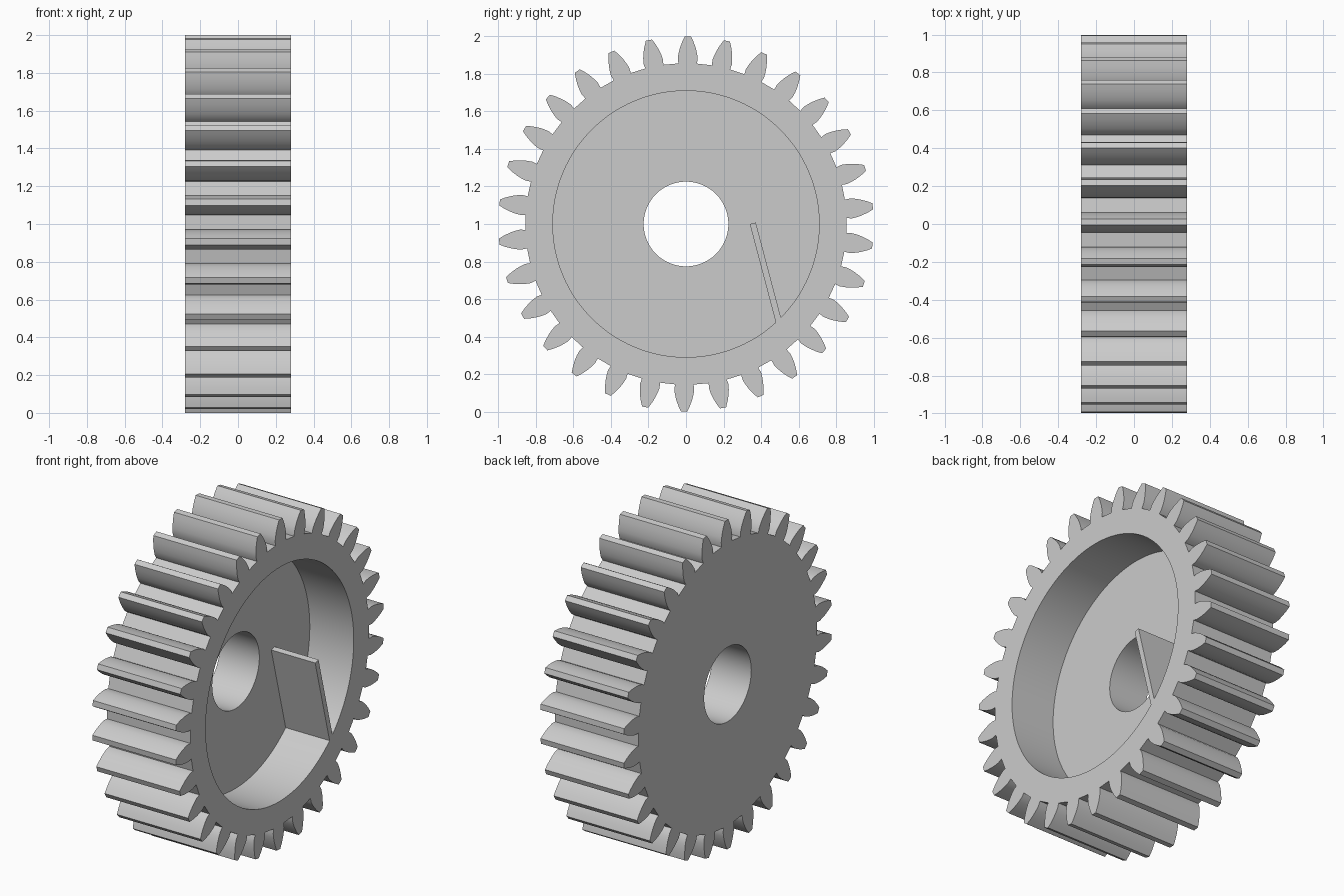
import bpy
import bmesh
from math import sin, cos, radians, tau

cube = bpy.data.objects.get("Cube")
if cube:
    bpy.data.objects.remove(cube, do_unlink=True)

HALF = 0.28          # half the gear width along x
FLOOR = -0.015       # x of the pocket floor
TEETH = 30
PHASE = radians(0.6)

grey = bpy.data.materials.new("light grey")
grey.use_nodes = True
grey.diffuse_color = (0.6, 0.6, 0.6, 1)
grey.node_tree.nodes["Principled BSDF"].inputs["Base Color"].default_value = (0.6, 0.6, 0.6, 1)


def prism(name, outline, x0, x1):
    """Extrude a (y, z) outline along x; z is measured from the axle."""
    bm = bmesh.new()
    face = bm.faces.new([bm.verts.new((x0, y, z + 1)) for y, z in outline])
    moved = bmesh.ops.extrude_face_region(bm, geom=[face])["geom"]
    bmesh.ops.translate(bm, vec=(x1 - x0, 0, 0),
                        verts=[v for v in moved if isinstance(v, bmesh.types.BMVert)])
    bmesh.ops.recalc_face_normals(bm, faces=bm.faces)
    mesh = bpy.data.meshes.new(name)
    bm.to_mesh(mesh)
    bm.free()
    mesh.materials.append(grey)
    obj = bpy.data.objects.new(name, mesh)
    bpy.context.collection.objects.link(obj)
    return obj


def circle(radius, count):
    return [(radius * cos(tau * i / count), radius * sin(tau * i / count)) for i in range(count)]


def cut(target, cutter):
    """Subtract the cutter from the target and discard it."""
    mod = target.modifiers.new("cut", 'BOOLEAN')
    mod.operation = 'DIFFERENCE'
    mod.solver = 'EXACT'
    mod.object = cutter
    bpy.context.view_layer.objects.active = target
    bpy.ops.object.modifier_apply(modifier=mod.name)
    bpy.data.objects.remove(cutter, do_unlink=True)


# Toothed outline: (radius, half angle in degrees) up one flank, mirrored down the other
flank = [(0.857, 3.3), (0.885, 3.45), (0.912, 3.08), (0.937, 2.62), (0.97, 1.83), (1.0, 0.95)]
tooth = [(r, -a) for r, a in flank] + [(r, a) for r, a in reversed(flank)]
outline = []
for i in range(TEETH):
    for r, a in tooth:
        angle = PHASE + tau * i / TEETH + radians(a)
        outline.append((r * sin(angle), r * cos(angle)))
gear = prism("gear_wheel", outline, -HALF, HALF)

# Pocket on the +x side, leaving the slanted rib standing
pocket = prism("pocket_cutter", circle(0.71, 128), FLOOR, HALF + 0.1)
rib = prism("rib_cutter", [(0.34, 0.0), (0.372, 0.008), (0.53, -0.59), (0.498, -0.598)],
            FLOOR - 0.1, HALF + 0.2)
cut(pocket, rib)
cut(gear, pocket)

# Axle hole through the web
cut(gear, prism("axle_hole_cutter", circle(0.226, 64), -HALF - 0.1, HALF + 0.1))

# Smooth curved walls, sharp corners
bpy.ops.object.select_all(action='DESELECT')
gear.select_set(True)
bpy.context.view_layer.objects.active = gear
bpy.ops.object.shade_smooth_by_angle(angle=radians(25))
